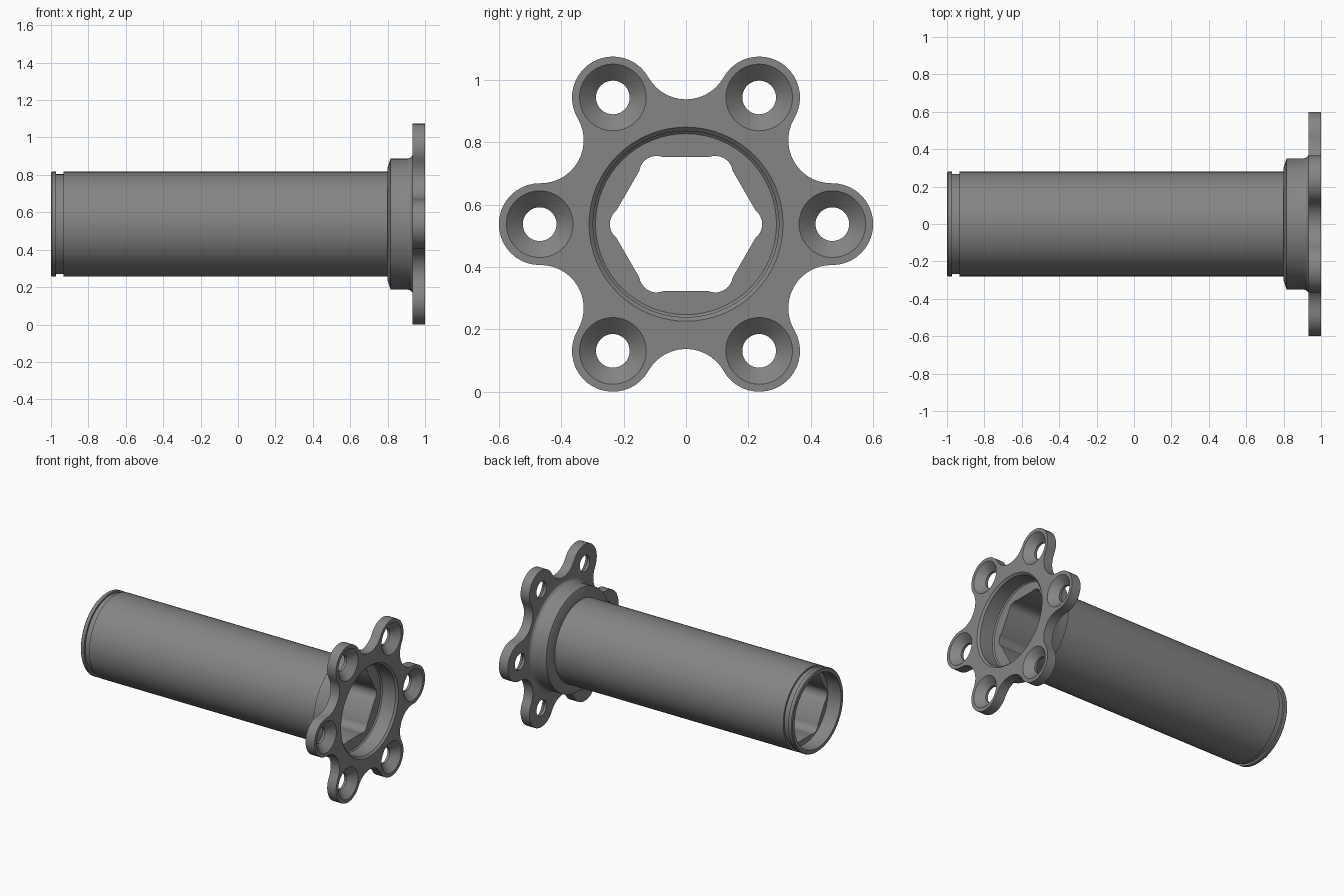
import bpy, bmesh
from math import sin, cos, pi, radians, acos, atan2, sqrt

if "Cube" in bpy.data.objects:
    bpy.data.objects.remove(bpy.data.objects["Cube"])

CZ = 0.537          # height of the main axis (runs along x)
SEG = 64

steel = bpy.data.materials.new("grey_steel")
steel.diffuse_color = (0.235, 0.235, 0.235, 1)
steel.use_nodes = True
steel.node_tree.nodes["Principled BSDF"].inputs["Base Color"].default_value = steel.diffuse_color


def loft(name, rings):
    """Closed solid through matching rings of (x, y, z) points, capped at both ends."""
    bm = bmesh.new()
    loops = [[bm.verts.new((x, y, z + CZ)) for x, y, z in ring] for ring in rings]
    n = len(loops[0])
    for a, b in zip(loops, loops[1:]):
        for i in range(n):
            j = (i + 1) % n
            bm.faces.new((a[i], a[j], b[j], b[i]))
    bm.faces.new(loops[0][::-1])
    bm.faces.new(loops[-1])
    bmesh.ops.recalc_face_normals(bm, faces=bm.faces)
    mesh = bpy.data.meshes.new(name)
    bm.to_mesh(mesh)
    bm.free()
    mesh.materials.append(steel)
    obj = bpy.data.objects.new(name, mesh)
    bpy.context.collection.objects.link(obj)
    return obj


def lathe(name, profile, cy=0, cz=0, seg=SEG):
    """Revolve (x, radius) points about an axis parallel to x."""
    return loft(name, [[(x, cy + r * cos(2 * pi * i / seg), cz + r * sin(2 * pi * i / seg))
                        for i in range(seg)] for x, r in profile])


def prism(name, outline, x0, x1):
    return loft(name, [[(x, y, z) for y, z in outline] for x in (x0, x1)])


def arc(cy, cz, r, a0, a1, n):
    return [(cy + r * cos(a0 + (a1 - a0) * i / n), cz + r * sin(a0 + (a1 - a0) * i / n))
            for i in range(n + 1)]


def boolean(target, tool, operation):
    mod = target.modifiers.new("bool", 'BOOLEAN')
    mod.operation, mod.solver, mod.object = operation, 'EXACT', tool
    bpy.context.view_layer.objects.active = target
    bpy.ops.object.modifier_apply(modifier=mod.name)
    bpy.data.objects.remove(tool)


# Tube with retaining groove, chamfered collar and fillet into the flange
fillet = [(0.905 + 0.03 * sin(a), 0.38 - 0.03 * cos(a))
          for a in (radians(d) for d in (0, 22, 45, 68, 90))]
body = lathe("flanged_tube", [
    (-1, 0.275), (-0.995, 0.28), (-0.972, 0.28), (-0.972, 0.267), (-0.934, 0.267),
    (-0.934, 0.28), (0.80, 0.28), (0.80, 0.302), (0.816, 0.35)] + fillet + [(0.97, 0.38)])

# Six-lobed flange plate: lobe arcs joined by tangent hollow arcs
LOBE_R, LOBE_C, WAIST = 0.131, 0.469, 0.40
ly, lz = LOBE_C * cos(radians(60)), LOBE_C * sin(radians(60))
D = (LOBE_C ** 2 - (WAIST - LOBE_R) ** 2) / (2 * (lz - (WAIST - LOBE_R)))
turn = atan2(D * sin(pi / 6), D * cos(pi / 6) - LOBE_C)
outline = []
for k in range(6):
    t = k * pi / 3
    outline += arc(LOBE_C * cos(t), LOBE_C * sin(t), LOBE_R, t - turn, t + turn, 20)
    f = t + pi / 6
    outline += arc(D * cos(f), D * sin(f), D - WAIST,
                   t + turn + pi, 2 * f + pi - t - turn, 14)[1:-1]
boolean(body, prism("flange_plate", outline, 0.933, 1.0), 'UNION')

# Countersunk screw holes
for k in range(6):
    t = k * pi / 3
    hole = lathe("screw_hole", [(0.9, 0.054), (0.95, 0.054), (1.0, 0.107), (1.01, 0.1176)],
                 LOBE_C * cos(t), LOBE_C * sin(t), 40)
    boolean(body, hole, 'DIFFERENCE')

# Hexagonal bore with rounded corner reliefs
APOTHEM, REL_C, REL_R = 0.215, 0.188, 0.056
half = pi / 6 + acos((APOTHEM - REL_C * cos(pi / 6)) / REL_R)
hexagon = []
for k in range(6):
    t = k * pi / 3
    hexagon += arc(REL_C * cos(t), REL_C * sin(t), REL_R, t - half, t + half, 14)
boolean(body, prism("hex_bore", hexagon, -1.1, 1.1), 'DIFFERENCE')

# Round recesses at the flange end and at the tube end
boolean(body, lathe("flange_recess", [(0.88, 0.29), (0.888, 0.298), (0.987, 0.298),
                                      (1.0, 0.311), (1.02, 0.331)]), 'DIFFERENCE')
boolean(body, lathe("tube_end_recess", [(-1.02, 0.252), (-0.9, 0.252)]), 'DIFFERENCE')

bpy.ops.object.select_all(action='DESELECT')
body.select_set(True)
bpy.context.view_layer.objects.active = body
bpy.ops.object.shade_smooth_by_angle(angle=radians(25))
